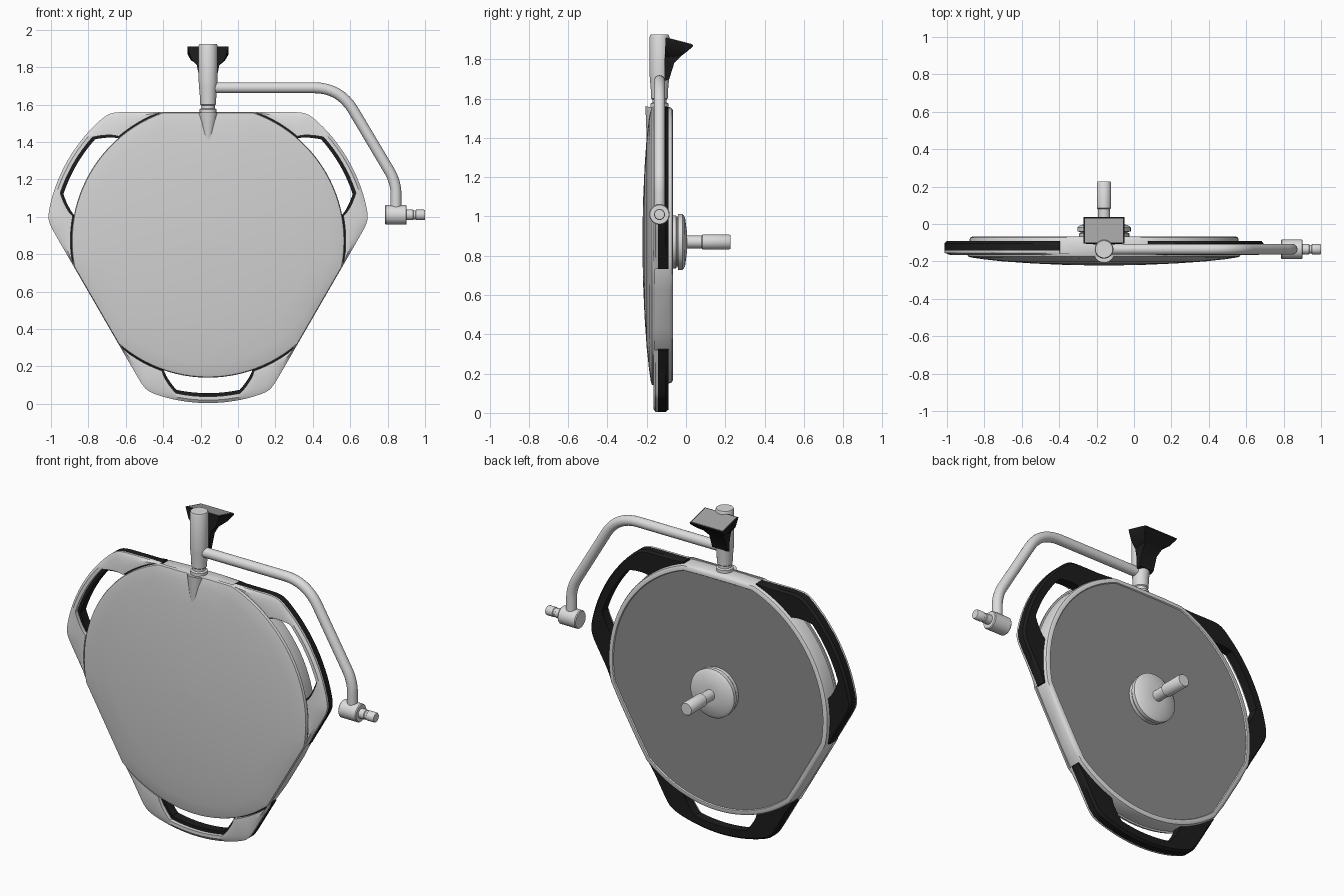
import bpy, math
from mathutils import Vector

cube = bpy.data.objects.get("Cube")
if cube:
    bpy.data.objects.remove(cube, do_unlink=True)

CX, CZ = -0.16, 0.87      # centre of the lamp head
POST_Y = -0.135           # plane of post and arm


def material(name, value):
    m = bpy.data.materials.new(name)
    m.use_nodes = True
    col = (value, value, value, 1)
    m.diffuse_color = col
    m.node_tree.nodes["Principled BSDF"].inputs["Base Color"].default_value = col
    return m


LIGHT = material("light grey paint", 0.72)
LENS = material("front cover grey", 0.64)
PANEL = material("back panel grey", 0.26)
BLACK = material("black rubber", 0.012)
SCREEN = material("control screen grey", 0.36)


def smooth(ob, angle=35):
    bpy.ops.object.select_all(action='DESELECT')
    ob.select_set(True)
    bpy.context.view_layer.objects.active = ob
    bpy.ops.object.shade_smooth_by_angle(angle=math.radians(angle))


def loft(name, rings, mats, rule=None):
    """Skin a list of equal-length closed rings and cap both ends.
    rule(i) gives the material slot of band i; the caps are bands -1 and len."""
    n = len(rings[0])
    verts = [p for ring in rings for p in ring]
    faces, bands = [list(range(n))[::-1]], [-1]
    for i in range(len(rings) - 1):
        for j in range(n):
            k = (j + 1) % n
            faces.append([i * n + j, i * n + k, (i + 1) * n + k, (i + 1) * n + j])
            bands.append(i)
    faces.append([(len(rings) - 1) * n + j for j in range(n)])
    bands.append(len(rings))
    me = bpy.data.meshes.new(name)
    me.from_pydata(verts, [], faces)
    for m in mats:
        me.materials.append(m)
    if rule:
        for f, b in zip(me.polygons, bands):
            f.material_index = rule(b)
    ob = bpy.data.objects.new(name, me)
    bpy.context.collection.objects.link(ob)
    bpy.ops.object.select_all(action='DESELECT')
    ob.select_set(True)
    bpy.context.view_layer.objects.active = ob
    bpy.ops.object.mode_set(mode='EDIT')
    bpy.ops.mesh.select_all(action='SELECT')
    bpy.ops.mesh.normals_make_consistent(inside=False)
    bpy.ops.object.mode_set(mode='OBJECT')
    smooth(ob)
    return ob


def lathe(name, profile, origin, axis, mat, seg=32):
    """Turn (radius, distance along axis) pairs around an axis."""
    o, a = Vector(origin), Vector(axis).normalized()
    u = a.orthogonal().normalized()
    v = a.cross(u)
    rings = []
    for r, t in profile:
        angs = [2 * math.pi * j / seg for j in range(seg)]
        rings.append([o + a * t + (u * math.cos(w) + v * math.sin(w)) * r for w in angs])
    return loft(name, rings, [mat])


def polar(deg, r, y):
    w = math.radians(deg)
    return Vector((CX + r * math.cos(w), y, CZ + r * math.sin(w)))


# Lamp head: a disc with three flats, domed in front and recessed behind
HALF = math.degrees(math.acos(0.69 / 0.73))
ANGLES = []
for k in range(3):
    mid = 90 + 120 * k
    ANGLES += [(mid + s * HALF, s * HALF) for s in (-1, -0.5, 0, 0.5)]
    step = (120 - 2 * HALF) / 24
    ANGLES += [(mid + HALF + j * step, 90 if j else HALF) for j in range(24)]


def head_ring(radius, flat, y):
    pts = []
    for deg, off in ANGLES:
        r = radius
        if abs(off) < 80:
            r = min(radius, flat / math.cos(math.radians(off)))
        pts.append(polar(deg, r, y))
    return pts


cover = [(0.02, 0.02, -0.222), (0.2, 0.2, -0.219), (0.38, 0.38, -0.211),
         (0.54, 0.54, -0.200), (0.65, 0.64, -0.188), (0.71, 0.672, -0.179),
         (0.726, 0.686, -0.174), (0.73, 0.69, -0.165), (0.73, 0.69, -0.158)]
loft("front_cover", [head_ring(*c) for c in cover], [LENS])

housing = [(0.72, 0.684, -0.16), (0.72, 0.688, -0.15), (0.72, 0.688, -0.085),
           (0.715, 0.68, -0.072), (0.705, 0.67, -0.067), (0.69, 0.655, -0.067),
           (0.686, 0.651, -0.073)]
loft("housing", [head_ring(*h) for h in housing], [LIGHT, PANEL],
     lambda b: 1 if b == len(housing) else 0)


# Three grab handles: light front shell over a black grip
def handle_radii(a):
    a = abs(a)
    flat = 0.69 / math.cos(math.radians(60 - a))
    outer = (0.866 ** -70 + flat ** -70) ** (-1 / 70)
    t = min(1, max(0, (19.5 - a) / 7.5))
    return 0.718 + 0.095 * t ** 0.8, outer


END = 60 - HALF
half_steps = [0, 3, 6, 9, 11, 12, 13, 15, 17, 18.5, 19.5, 21, 22, 23,
              24, 25, 26, 28, 31, 35, 38, END]
steps = [-a for a in half_steps[:0:-1]] + half_steps


def shell_section(ri, ro):
    w = ro - ri
    inner = ri + min(0.018, 0.6 * w)
    shoulder = ro - min(0.03, 0.3 * w)
    return [(inner, -0.166), (shoulder, -0.166), (ro, -0.154), (ro, -0.142), (inner, -0.142)]


def grip_section(ri, ro):
    edge = ro - min(0.012, 0.3 * (ro - ri))
    return [(ri, -0.144), (ro, -0.144), (ro, -0.104), (edge, -0.09), (ri, -0.09)]


for label, mid in (("bottom", 270), ("left", 30), ("right", 150)):
    for part, section, mat in (("shell", shell_section, LIGHT), ("grip", grip_section, BLACK)):
        rings = [[polar(mid + a, r, y) for r, y in section(*handle_radii(a))] for a in steps]
        loft(f"{label}_handle_{part}", rings, [mat])

# Tapered ridge on the cover below the post
lathe("cover_ridge", [(0.003, 0), (0.03, 0.11), (0.054, 0.215)],
      (CX, -0.193, 1.34), (0, 0.04, 0.215), LENS)

# Post with collar
lathe("post", [(0.046, 1.54), (0.046, 1.575), (0.036, 1.58), (0.036, 1.595), (0.042, 1.6),
               (0.045, 1.66), (0.049, 1.70), (0.05, 1.72), (0.05, 1.915), (0.046, 1.925)],
      (CX, POST_Y, 0), (0, 0, 1), LIGHT)

# Hub and axle on the back
lathe("hub", [(0.12, -0.075), (0.135, -0.07), (0.135, -0.05), (0.125, -0.048), (0.125, -0.043),
              (0.143, -0.04), (0.143, -0.018), (0.125, -0.005), (0.05, 0.005)],
      (CX, 0, CZ), (0, 1, 0), LIGHT, 40)
lathe("axle", [(0.032, 0), (0.032, 0.08), (0.038, 0.085), (0.038, 0.22), (0.034, 0.226)],
      (CX, 0, CZ), (0, 1, 0), LIGHT)


# Bent side arm swept along a path with rounded corners
def rounded(path, cut, n=8):
    pts = [Vector(path[0])]
    for i in range(1, len(path) - 1):
        c = Vector(path[i])
        p = c + (Vector(path[i - 1]) - c).normalized() * cut[i - 1]
        q = c + (Vector(path[i + 1]) - c).normalized() * cut[i - 1]
        for s in range(n + 1):
            t = s / n
            pts.append(p * (1 - t) ** 2 + c * 2 * t * (1 - t) + q * t * t)
    return pts + [Vector(path[-1])]


route = rounded([(CX, 1.69), (0.545, 1.69), (0.845, 1.185), (0.845, 1.03)], (0.14, 0.07))
rings = []
for i, p in enumerate(route):
    d = (route[min(i + 1, len(route) - 1)] - route[max(i - 1, 0)]).normalized()
    side = Vector((-d.y, 0, d.x))
    ws = [2 * math.pi * j / 20 for j in range(20)]
    rings.append([Vector((p.x, POST_Y, p.y)) + 0.029 *
                  (side * math.cos(w) + Vector((0, 1, 0)) * math.sin(w)) for w in ws])
loft("side_arm", rings, [LIGHT])
lathe("arm_end_joint", [(0.048, 0.785), (0.052, 0.79), (0.052, 0.897), (0.048, 0.902)],
      (0, POST_Y, 1.01), (1, 0, 0), LIGHT)
lathe("arm_end_pin", [(0.028, 0.89), (0.028, 0.935), (0.024, 0.938), (0.024, 0.95),
                      (0.028, 0.953), (0.028, 0.995), (0.025, 1.0)],
      (0, POST_Y, 1.01), (1, 0, 0), LIGHT)


# Tilted control tray behind the post: black body, grey screen
def tray_ring(half, y0, y1, z0, z1):
    return [(CX - half, y0, z0), (CX + half, y0, z0), (CX + half, y1, z1), (CX - half, y1, z1)]


loft("tray_body", [tray_ring(0.048, -0.11, -0.085, 1.69, 1.70),
                   tray_ring(0.05, -0.11, -0.06, 1.76, 1.78),
                   tray_ring(0.06, -0.108, -0.02, 1.81, 1.82),
                   tray_ring(0.09, -0.106, 0.0, 1.845, 1.835),
                   tray_ring(0.108, -0.105, 0.035, 1.90, 1.865),
                   tray_ring(0.11, -0.105, 0.037, 1.91, 1.873)], [BLACK])
loft("tray_screen", [tray_ring(0.102, -0.098, 0.03, 1.905, 1.872),
                     tray_ring(0.102, -0.098, 0.03, 1.911, 1.878)], [SCREEN])
